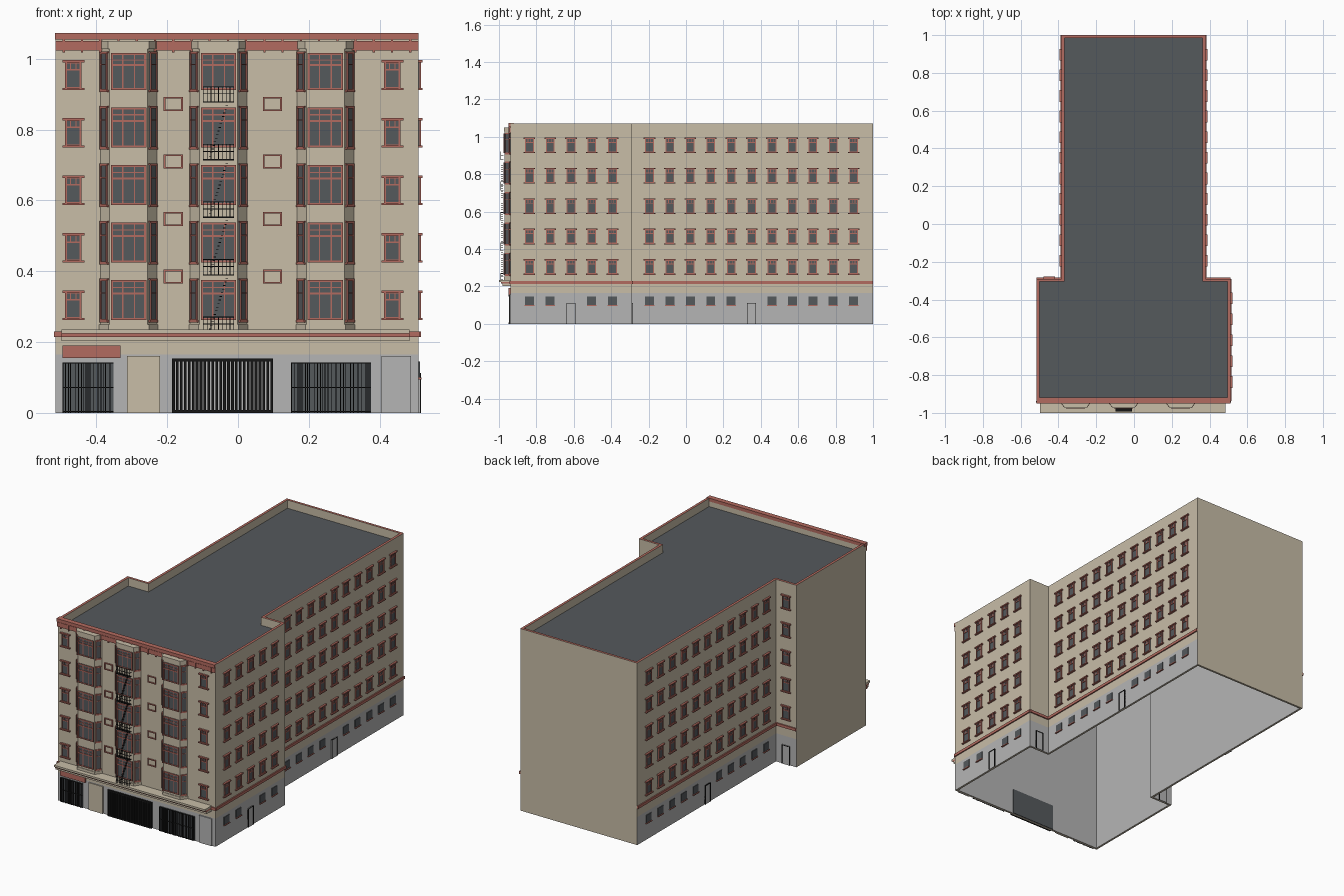
import bpy, bmesh, random
from mathutils import Matrix, Vector

if "Cube" in bpy.data.objects:
    bpy.data.objects.remove(bpy.data.objects["Cube"])
random.seed(4)


def material(name, rgb):
    m = bpy.data.materials.new(name)
    m.use_nodes = True
    m.diffuse_color = (*rgb, 1)
    m.node_tree.nodes["Principled BSDF"].inputs["Base Color"].default_value = (*rgb, 1)
    return m


BEIGE = material("beige stone", (0.58, 0.51, 0.39))
RED = material("brick red", (0.45, 0.145, 0.115))
GREY = material("light grey", (0.46, 0.46, 0.46))
DARK = material("slate grey", (0.09, 0.1, 0.108))
BLACK = material("black iron", (0.008, 0.008, 0.008))

parts = {}


def part(name, mat):
    if name not in parts:
        parts[name] = (bmesh.new(), [mat])
    return parts[name][0]


def wall(x, y, nx, ny):
    """Frame on a wall: u runs to the viewer's right, d points outward."""
    n = Vector((nx, ny, 0)).normalized()
    return Matrix(((-n.y, n.x, 0, x), (n.x, n.y, 0, y), (0, 0, 1, 0), (0, 0, 0, 1)))


def frame(x, y, nx, ny):
    n = Vector((nx, ny, 0)).normalized()
    m = Matrix.Identity(4)
    m.col[0] = (-n.y, n.x, 0, 0)
    m.col[1] = (n.x, n.y, 0, 0)
    m.col[3] = (x, y, 0, 1)
    return m


def box(name, mat, m, u, d, z):
    bm = part(name, mat)
    v = [bm.verts.new(m @ Vector((a, b, c))) for c in z for b in d for a in u]
    for q in ((0, 1, 3, 2), (4, 6, 7, 5), (0, 4, 5, 1), (2, 3, 7, 6), (0, 2, 6, 4), (1, 5, 7, 3)):
        bm.faces.new([v[i] for i in q])


def window(name, m, u, w, z0, z1, bar=0.005, mullions=2, full=False, split=0.33):
    """Glass plate, red frame, transom and small upper panes."""
    a, b, t = u - w / 2, u + w / 2, z1 - (z1 - z0) * split
    box(name + "_glass", DARK, m, (a, b), (0, 0.003), (z0, z1))
    trim = name + "_frame"
    for s in (a, b - bar):
        box(trim, RED, m, (s, s + bar), (0, 0.007), (z0, z1))
    for s in (z0, t, z1 - bar):
        box(trim, RED, m, (a, b), (0, 0.006), (s, s + bar))
    for i in range(mullions):
        c = a + w * (i + 1) / (mullions + 1)
        box(trim, RED, m, (c - bar * .3, c + bar * .3), (0, 0.005), (z0 if full else t, z1))


def sash_window(m, u, z0):
    window("sash", m, u, 0.046, z0 + 0.004, z0 + 0.08)
    box("window_sills", RED, m, (u - .031, u + .031), (0, 0.011), (z0, z0 + .006))
    box("window_lintels", RED, m, (u - .031, u + .031), (0, 0.011), (z0 + .077, z0 + .084))


def door(m, u, h=0.112):
    box("side_doors", GREY, m, (u - .025, u + .025), (0, 0.004), (0, h))
    for a in (u - .025, u + .022):
        box("door_frames", BLACK, m, (a, a + .003), (0, 0.007), (0, h))
    box("door_frames", BLACK, m, (u - .025, u + .025), (0, 0.007), (h - .003, h))


# Building shell: T-shaped outline, raised parapet, open underside
L, R, BL, BR, F, N = -0.515, 0.51, -0.383, 0.378, -0.937, -0.29
OUTLINE = [(L, F), (R, F), (R, N), (BR, N), (BR, 1), (BL, 1), (BL, N), (L, N)]
BLANK = (4, 7)


def ring(bm, inset, z):
    pts = []
    for x, y in OUTLINE:
        pts.append((x - inset * (1 if x > 0 else -1), y + inset * (1 if y == F else -1), z))
    return [bm.verts.new(p) for p in pts]


bm = bmesh.new()
levels = [(.012, 1.0), (.012, 0), (0, 0), (0, .165), (0, 1.07), (.015, 1.07), (.015, 1.022)]
kinds = [2, 0, 2, 0, 1, 0]
rings = [ring(bm, *lv) for lv in levels]
for k, (lo, hi) in enumerate(zip(rings, rings[1:])):
    for i in range(8):
        j = (i + 1) % 8
        f = bm.faces.new((lo[i], lo[j], hi[j], hi[i]))
        f.material_index = 0 if (k == 2 and i in BLANK) else kinds[k]
bm.faces.new(rings[-1]).material_index = 3
bm.faces.new(rings[0][::-1]).material_index = 2
parts["building_shell"] = (bm, [BEIGE, RED, GREY, DARK])

front = frame(0, F, 0, -1)
right_front, right_back = frame(R, 0, 1, 0), frame(BR, 0, 1, 0)
left_back = frame(BL, 0, -1, 0)
notch = frame(0, N, 0, 1)
floors = [0.262 + 0.1625 * i for i in range(5)]

# Side windows, basement windows and doors
front_cols = [-0.837 + 0.111 * i for i in range(5)]
back_cols = [-0.195 + 0.1091 * i for i in range(11)]
for m, cols, door_col, s in ((right_front, front_cols, 2, 1), (right_back, back_cols, 5, 1),
                             (left_back, back_cols, 5, -1)):
    for i, y in enumerate(cols):
        for z in floors:
            sash_window(m, s * y, z)
        if i == door_col:
            door(m, s * y)
        else:
            box("basement_glass", DARK, m, (s * y - .024, s * y + .024), (0, 0.004), (.1, .145))
            box("basement_sills", RED, m, (s * y - .026, s * y + .026), (0, 0.008), (.095, .1))
for z in floors:
    sash_window(notch, 0.449, z)
    for x in (-0.465, 0.436):
        sash_window(front, x, z)
door(notch, 0.449)
door(notch, -0.444)

# Red band above the ground floor
for m, u in ((right_front, (F, N)), (right_back, (N, 1)), (left_back, (-1, -N)),
             (notch, (-R, -BR)), (notch, (-BL, -L)), (front, (L - .004, R + .004))):
    box("red_band", RED, m, u, (0, 0.007), (.214, .23))

# Front ledge and cornice
box("front_ledge", BEIGE, front, (-.498, .484), (0, .063), (.224, .235))
box("ledge_trim", RED, front, (-.498, .484), (0, .052), (.215, .224))
box("front_ledge", BEIGE, front, (-.498, .484), (0, .045), (.203, .215))
box("cornice", RED, front, (L - .002, R), (-.018, .012), (1.054, 1.073))
box("cornice", RED, front, (L, R), (0, .007), (1.024, 1.05))
for i in range(20):
    u = L + 0.02 + i * 0.0515
    box("cornice_brackets", RED, front, (u, u + .006), (0, .011), (1.018, 1.054))

# Three bays with windows on the flat and slanted faces
HALF, FLAT, OUT = 0.08, 0.054, 0.033
for c in (-0.309, -0.055, 0.247):
    for z0, z1, g in ((.225, 1.05, 0), (.235, .25, .003), (1.028, 1.05, .004)):
        bm = part("bay_walls", BEIGE)
        prof = ((-HALF - g, 0), (-FLAT - g, OUT + g), (FLAT + g, OUT + g), (HALF + g, 0))
        lo, hi = [[bm.verts.new((c + x, F - d, z)) for x, d in prof] for z in (z0, z1)]
        bm.faces.new(lo)
        bm.faces.new(hi)
        for i in range(4):
            j = (i + 1) % 4
            bm.faces.new((lo[i], lo[j], hi[j], hi[i]))
    face = frame(c, F - OUT, 0, -1)
    for i, z in enumerate(floors):
        top = z + (0.105 if i == 4 else 0.113)
        window("bay", face, 0, 0.1, z, top, .006, 2, True, .36)
        box("bay_mullions", RED, face, (-.05, .05), (0, .005), (top - .022, top - .019))
        for s in (-1, 1):
            slant = frame(c + s * (HALF + FLAT) / 2, F - OUT / 2, s * OUT, FLAT - HALF)
            window("bay_side", slant, 0, 0.03, z, top, .003, 0)
            box("bay_side_sills", RED, slant, (-.018, .018), (0, .006), (z - .006, z))
            box("bay_side_sills", RED, slant, (-.018, .018), (0, .005), (top, top + .004))

# Square red frames on the wall between bays
for c in (-0.183, 0.097):
    for i in range(4):
        z = 0.365 + 0.1625 * i
        for a in (-.027, .022):
            box("wall_panel_frames", RED, front, (c + a, c + a + .005), (0, .006), (z, z + .04))
        for b in (z, z + .035):
            box("wall_panel_frames", RED, front, (c - .027, c + .027), (0, .006), (b, b + .005))

# Fire escape balconies and stairs
escape = frame(-0.055, F - OUT, 0, -1)
for i in range(5):
    z = 0.226 + 0.1625 * i
    box("escape_platforms", BLACK, escape, (-.044, .044), (.006, .022), (z, z + .003))
    for h in (.024, .044):
        box("escape_rails", BLACK, escape, (-.044, .044), (.02, .022), (z + h, z + h + .002))
        for u in (-.044, .042):
            box("escape_rails", BLACK, escape, (u, u + .002), (.006, .022), (z + h, z + h + .002))
    for k in range(9):
        u = -.044 + k * .01075
        box("escape_rails", BLACK, escape, (u, u + .002), (.02, .022), (z, z + .046))
    for k in range(16 if i < 4 else 0):
        u, h = -.03 + k * .0033, z + k * .0102
        box("escape_treads", BLACK, escape, (u, u + .007), (.008, .018), (h, h + .002))

# Ground floor front: sign, shops, doors and gate
box("sign_panel", RED, front, (-.495, -.332), (0, .012), (.155, .19))
box("entrance_door", BEIGE, front, (-.313, -.22), (0, .006), (0, .16))
box("service_door", GREY, front, (.405, .488), (0, .006), (0, .16))
for a, b in ((-.495, -.352), (.15, .375)):
    box("shop_glass", DARK, front, (a, b), (0, .004), (0, .143))
    for z in (.002, .07, .14):
        box("shop_bars", BLACK, front, (a, b), (.004, .009), (z, z + .003))
    u = a
    while u < b:
        box("shop_bars", BLACK, front, (u, u + .0025), (.004, .009), (0, .143))
        u += random.choice((.006, .009, .013))
for k in range(26):
    u = -.186 + k * .0111
    box("gate_bars", BLACK, front, (u, u + .0075), (0, .01), (0, .153))
for z in (0, .145):
    box("gate_bars", BLACK, front, (-.186, .099), (0, .011), (z, z + .008))
box("gate_back", DARK, front, (-.186, .099), (-.016, -.01), (0.001, .153))

for name, (bm, mats) in parts.items():
    bmesh.ops.recalc_face_normals(bm, faces=bm.faces)
    mesh = bpy.data.meshes.new(name)
    bm.to_mesh(mesh)
    bm.free()
    for m in mats:
        mesh.materials.append(m)
    bpy.context.collection.objects.link(bpy.data.objects.new(name, mesh))
